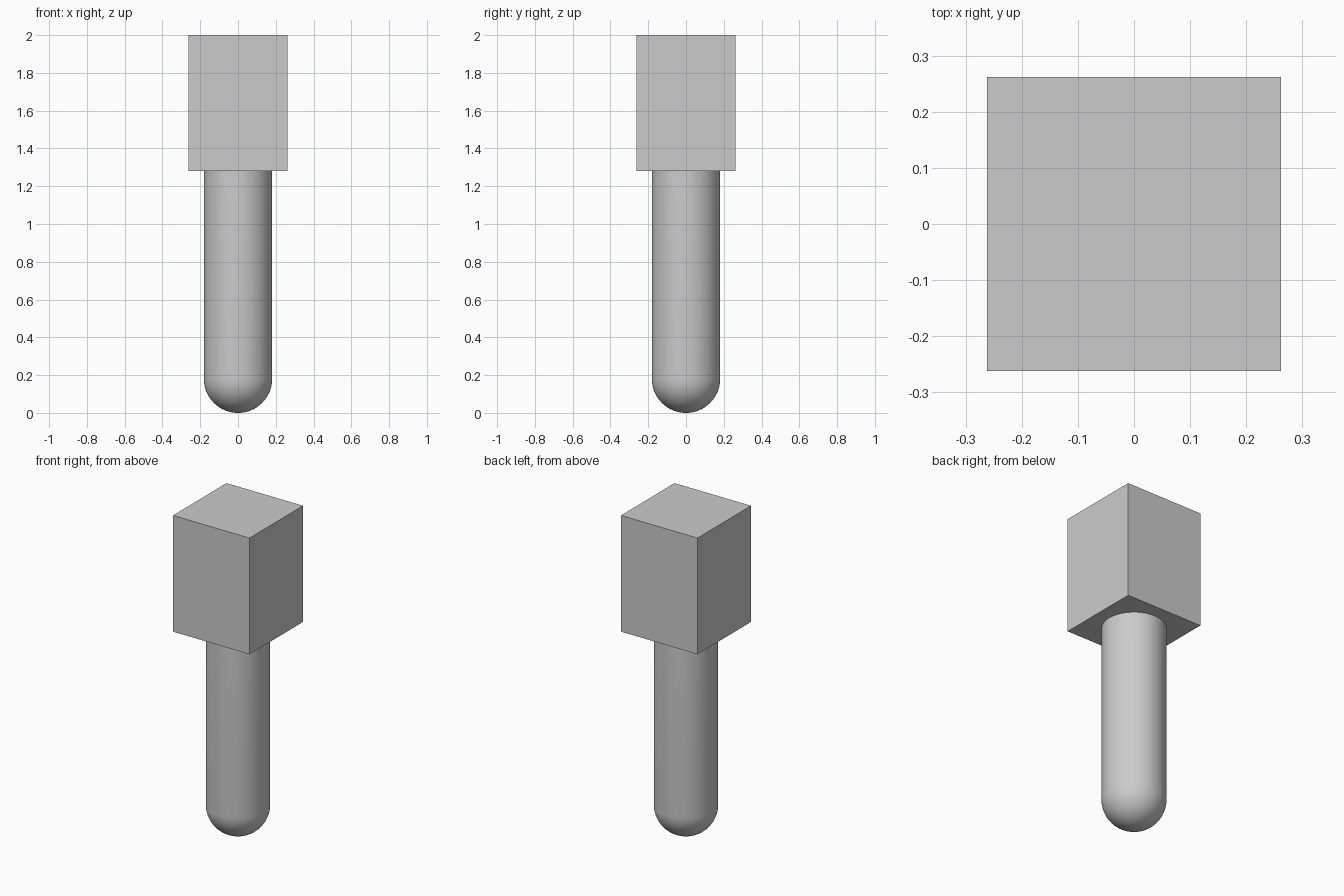
import bpy, bmesh, math

if "Cube" in bpy.data.objects:
    bpy.data.objects.remove(bpy.data.objects["Cube"])

RADIUS, HEAD_HALF, HEAD_BOTTOM, TOP = 0.181, 0.262, 1.28, 2.0


def link_mesh(name, bm):
    mesh = bpy.data.meshes.new(name)
    bmesh.ops.recalc_face_normals(bm, faces=bm.faces)
    bm.to_mesh(mesh)
    bm.free()
    obj = bpy.data.objects.new(name, mesh)
    bpy.context.collection.objects.link(obj)
    return obj


# Square block head
bm = bmesh.new()
bmesh.ops.create_cube(bm, size=1)
bmesh.ops.scale(bm, vec=(2 * HEAD_HALF, 2 * HEAD_HALF, TOP - HEAD_BOTTOM), verts=bm.verts)
bmesh.ops.translate(bm, vec=(0, 0, (TOP + HEAD_BOTTOM) / 2), verts=bm.verts)
link_mesh("block_head", bm)

# Round shaft with a hemispherical tip: revolved profile, seated in the head
bm = bmesh.new()
steps = 16
profile = [(RADIUS * math.sin(a), RADIUS * (1 - math.cos(a)))
           for a in (i * math.pi / 2 / steps for i in range(steps + 1))]
profile += [(RADIUS, HEAD_BOTTOM + 0.01), (0, HEAD_BOTTOM + 0.01)]
verts = [bm.verts.new((r, 0, z)) for r, z in profile]
edges = [bm.edges.new(pair) for pair in zip(verts, verts[1:])]
bmesh.ops.spin(bm, geom=verts + edges, cent=(0, 0, 0), axis=(0, 0, 1),
               angle=2 * math.pi, steps=64)
bmesh.ops.remove_doubles(bm, verts=bm.verts, dist=1e-5)
shaft = link_mesh("round_shaft", bm)
bpy.context.view_layer.objects.active = shaft
shaft.select_set(True)
bpy.ops.object.shade_smooth_by_angle(angle=math.radians(30))
